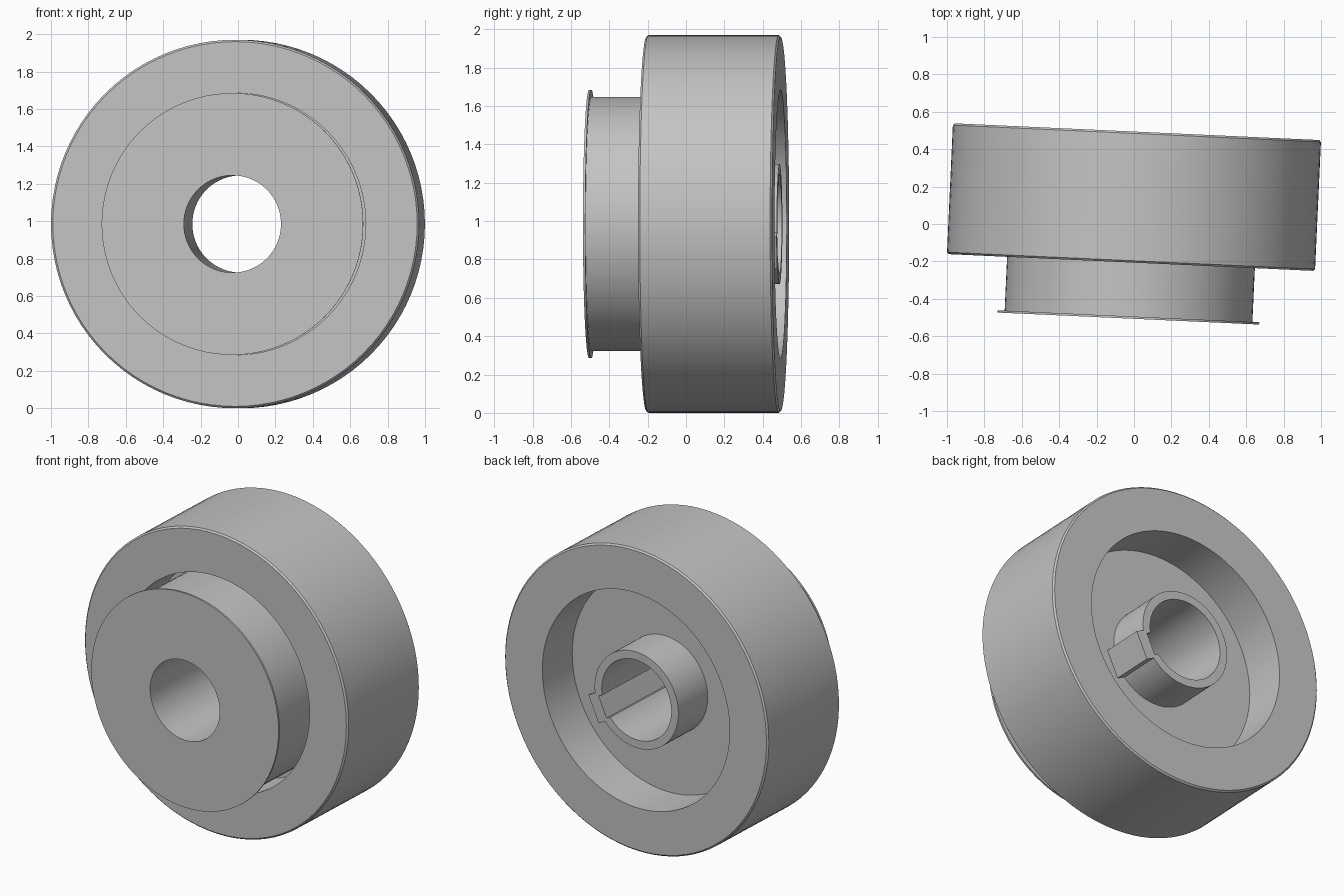
import bpy
import math
from mathutils import Matrix

cube = bpy.data.objects.get("Cube")
if cube:
    bpy.data.objects.remove(cube, do_unlink=True)

# One plain grey for every part
grey = bpy.data.materials.new("plain grey")
grey.use_nodes = True
colour = (0.55, 0.55, 0.55, 1)
grey.diffuse_color = colour
grey.node_tree.nodes["Principled BSDF"].inputs["Base Color"].default_value = colour

# The axle lies along local y, and the wheel is turned slightly about z
PLACE = Matrix.Translation((-0.007, -0.006, 0.985)) @ Matrix.Rotation(math.radians(-2.62), 4, "Z")
KEY_TURN = Matrix.Rotation(math.radians(25), 4, "Y")
BORE, BOSS, HUB, RECESS, TYRE = 0.26, 0.313, 0.663, 0.70, 0.985


def make(name, verts, faces, matrix):
    mesh = bpy.data.meshes.new(name)
    mesh.from_pydata(verts, [], faces)
    mesh.materials.append(grey)
    obj = bpy.data.objects.new(name, mesh)
    bpy.context.collection.objects.link(obj)
    obj.matrix_world = matrix
    return obj


def lathe(name, profile, steps=96):
    """Spin a closed (radius, depth) profile around the axle."""
    n = len(profile)
    verts, faces = [], []
    for i in range(steps):
        a = math.tau * i / steps
        verts += [(r * math.cos(a), y, r * math.sin(a)) for r, y in profile]
        for j in range(n):
            k, nxt = (j + 1) % n, (i + 1) % steps
            faces.append((i * n + j, i * n + k, nxt * n + k, nxt * n + j))
    return make(name, verts, faces, PLACE)


def box(name, x, y, z):
    """Box between pairs of limits, turned to the key's position."""
    verts = [(a, b, c) for a in x for b in y for c in z]
    faces = [(0, 1, 3, 2), (4, 6, 7, 5), (0, 4, 5, 1), (2, 3, 7, 6), (0, 2, 6, 4), (1, 5, 7, 3)]
    return make(name, verts, faces, PLACE @ KEY_TURN)


def activate(obj):
    bpy.ops.object.select_all(action="DESELECT")
    obj.select_set(True)
    bpy.context.view_layer.objects.active = obj


def recalc(obj):
    activate(obj)
    bpy.ops.object.mode_set(mode="EDIT")
    bpy.ops.mesh.select_all(action="SELECT")
    bpy.ops.mesh.normals_make_consistent(inside=False)
    bpy.ops.object.mode_set(mode="OBJECT")


def combine(obj, tool, operation):
    recalc(tool)
    activate(obj)
    mod = obj.modifiers.new(operation.lower(), "BOOLEAN")
    mod.operation, mod.object, mod.solver = operation, tool, "EXACT"
    bpy.ops.object.modifier_apply(modifier=mod.name)
    bpy.data.objects.remove(tool, do_unlink=True)


# Outer tyre ring with slightly eased rims
ease = 0.01
tyre = lathe("tyre", [
    (RECESS, 0.5), (TYRE - ease, 0.5), (TYRE, 0.5 - ease),
    (TYRE, -0.2 + ease), (TYRE - ease, -0.2), (RECESS, -0.2)])
recalc(tyre)

# Hub: rear boss, web, front drum and thin front flange
hub = lathe("hub", [
    (BORE, 0.495), (BOSS, 0.495), (BOSS, 0.21), (RECESS, 0.21), (RECESS, 0.09),
    (HUB, 0.09), (HUB, -0.488), (RECESS, -0.488), (RECESS, -0.5), (BORE, -0.5)])
recalc(hub)

# Raised key housing on the boss, then the keyway inside the bore
combine(hub, box("key_housing", (0.272, 0.355), (0.19, 0.495), (-0.09, 0.09)), "UNION")
combine(hub, box("keyway_cutter", (0.1, 0.28), (-0.47, 0.6), (-0.07, 0.07)), "DIFFERENCE")

# Smooth round walls, crisp edges
for part in (tyre, hub):
    activate(part)
    bpy.ops.object.shade_smooth_by_angle(angle=math.radians(30))
